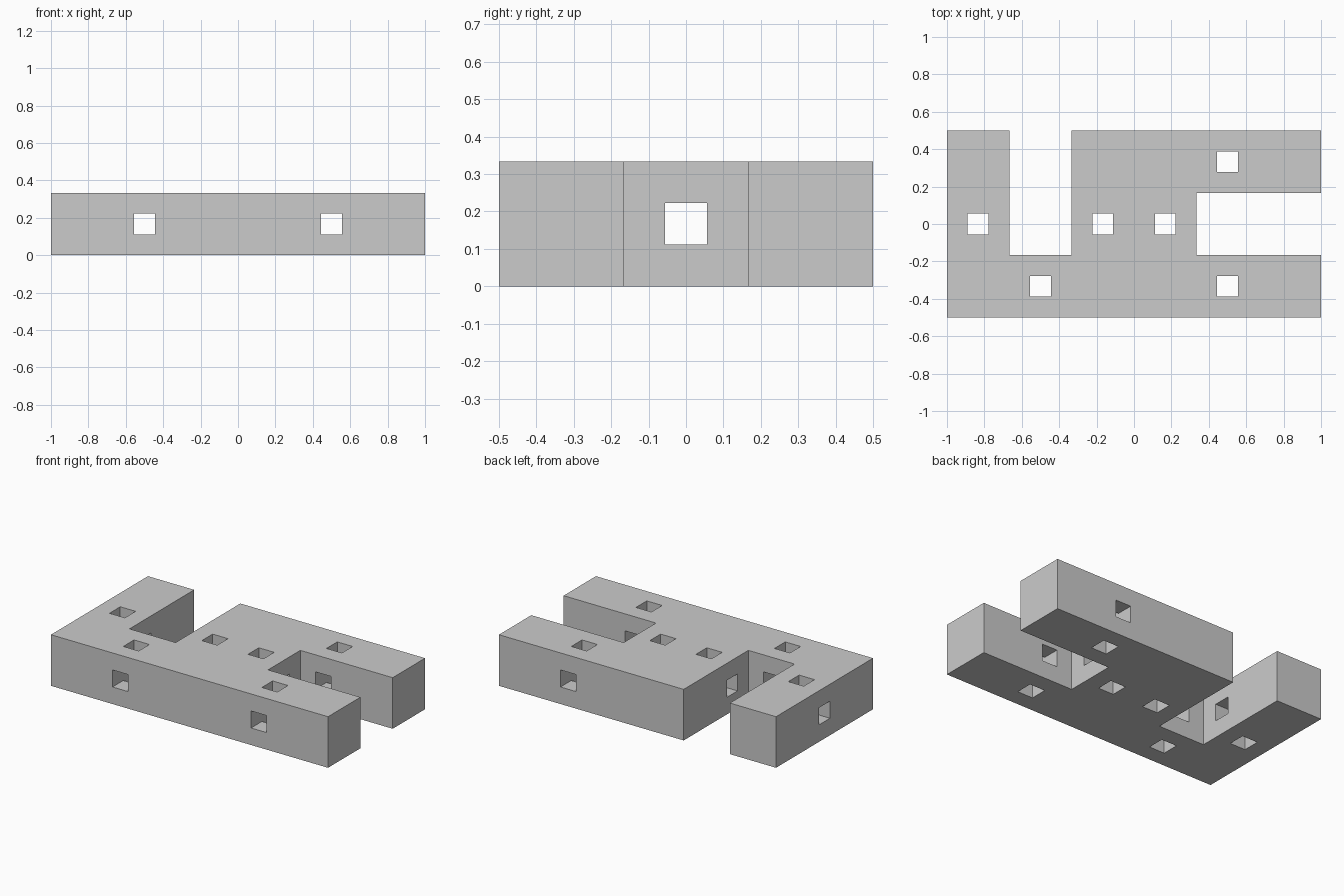
import bpy, bmesh

if "Cube" in bpy.data.objects:
    bpy.data.objects.remove(bpy.data.objects["Cube"])

U = 1 / 3          # one block module
HOLE = U / 3       # square hole width

# Plan outline: long bar with a narrow arm, a wide arm and a bent prong
outline = [(-3, -1.5), (3, -1.5), (3, -0.5), (1, -0.5), (1, 0.5), (3, 0.5),
           (3, 1.5), (-1, 1.5), (-1, -0.5), (-2, -0.5), (-2, 1.5), (-3, 1.5)]

mesh = bpy.data.meshes.new("slotted_block")
bm = bmesh.new()
base = bm.faces.new([bm.verts.new((x * U, y * U, 0)) for x, y in outline])
top = bmesh.ops.extrude_face_region(bm, geom=[base])["geom"]
bmesh.ops.translate(bm, vec=(0, 0, U),
                    verts=[v for v in top if isinstance(v, bmesh.types.BMVert)])
bmesh.ops.recalc_face_normals(bm, faces=bm.faces)
bm.to_mesh(mesh)
bm.free()
block = bpy.data.objects.new("slotted_block", mesh)
bpy.context.collection.objects.link(block)


def cut_hole(location, size):
    """Cut a square box-shaped hole through the block."""
    bpy.ops.mesh.primitive_cube_add(size=1, location=location)
    cutter = bpy.context.object
    cutter.name = "hole_cutter"
    cutter.scale = size
    cutter.hide_render = True
    mod = block.modifiers.new("hole", 'BOOLEAN')
    mod.operation = 'DIFFERENCE'
    mod.solver = 'EXACT'
    mod.object = cutter
    bpy.context.view_layer.objects.active = block
    bpy.ops.object.modifier_apply(modifier=mod.name)
    bpy.data.objects.remove(cutter)


# Vertical holes
for x, y in [(-2.5, 0), (-1.5, -1), (-0.5, 0), (0.5, 0), (1.5, -1), (1.5, 1)]:
    cut_hole((x * U, y * U, U / 2), (HOLE, HOLE, 1))

# Front-to-back tunnels
for x in (-0.5, 0.5):
    cut_hole((x, 0, U / 2), (HOLE, 2, HOLE))

# Lengthwise tunnel
cut_hole((0, 0, U / 2), (3, HOLE, HOLE))
